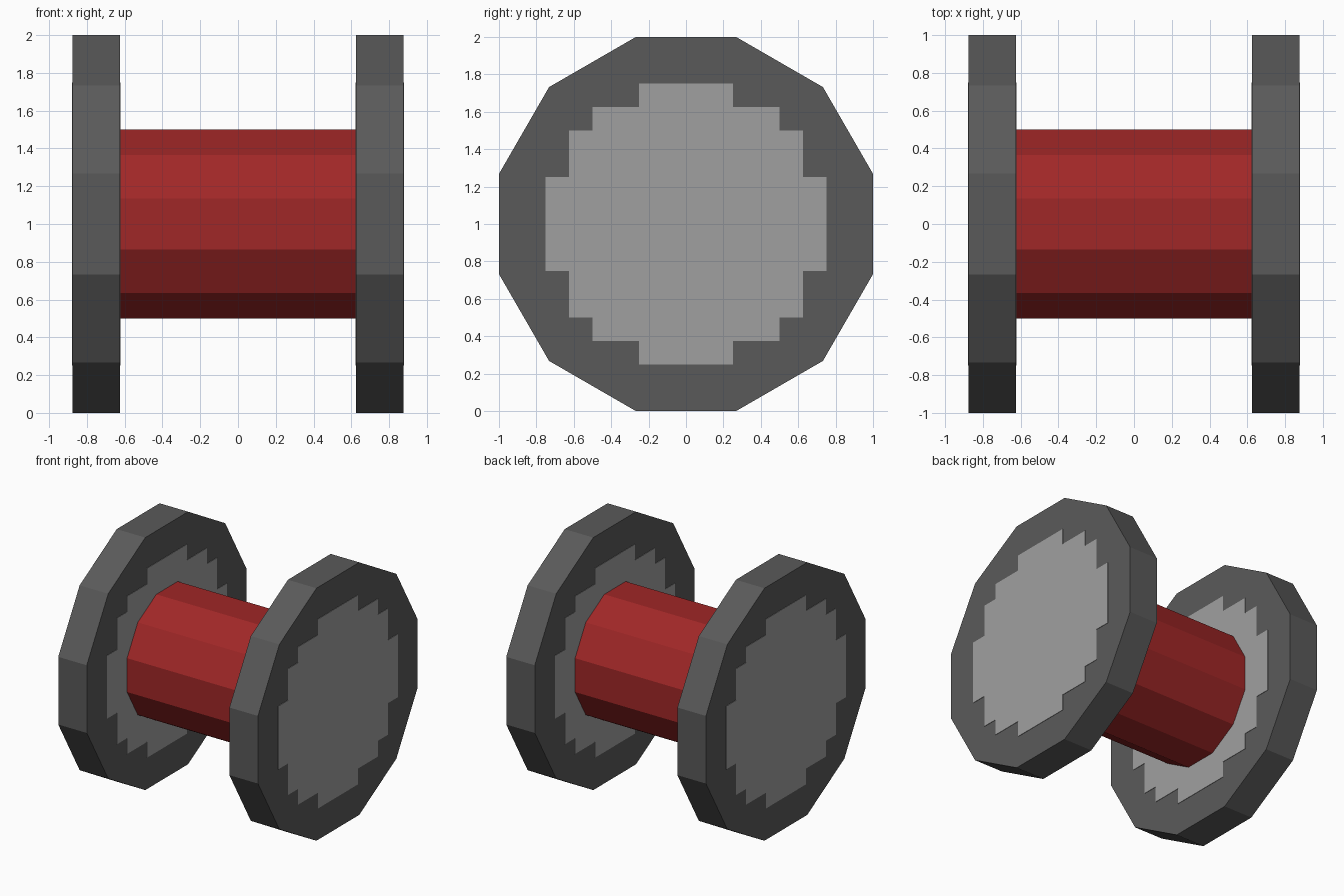
import bpy, bmesh, math
from mathutils import Vector

if "Cube" in bpy.data.objects:
    bpy.data.objects.remove(bpy.data.objects["Cube"])


def material(name, rgb):
    m = bpy.data.materials.new(name)
    m.diffuse_color = (*rgb, 1.0)
    m.use_nodes = True
    m.node_tree.nodes["Principled BSDF"].inputs["Base Color"].default_value = m.diffuse_color
    return m


RUBBER = material("dark grey", (0.102, 0.102, 0.102))
HUB = material("light grey", (0.352, 0.352, 0.352))
RED = material("red", (0.352, 0.020, 0.020))


def prism(name, outline, x0, x1, mat):
    """Extrude a (y, z) outline along x from x0 to x1."""
    bm = bmesh.new()
    face = bm.faces.new([bm.verts.new((x0, y, z + 1.0)) for y, z in outline])
    ext = bmesh.ops.extrude_face_region(bm, geom=[face])
    moved = [v for v in ext["geom"] if isinstance(v, bmesh.types.BMVert)]
    bmesh.ops.translate(bm, verts=moved, vec=Vector((x1 - x0, 0, 0)))
    bmesh.ops.recalc_face_normals(bm, faces=bm.faces)
    mesh = bpy.data.meshes.new(name)
    bm.to_mesh(mesh)
    bm.free()
    mesh.materials.append(mat)
    obj = bpy.data.objects.new(name, mesh)
    bpy.context.collection.objects.link(obj)
    return obj


def dodecagon(apothem):
    """Twelve-sided outline with flat sides at top and bottom."""
    r = apothem / math.cos(math.pi / 12)
    angles = [math.radians(15 + 30 * i) for i in range(12)]
    return [(r * math.cos(a), r * math.sin(a)) for a in angles]


# stepped hub outline: one quarter, rotated four times
quarter = [(0.75, 0.25), (0.625, 0.25), (0.625, 0.5), (0.5, 0.5),
           (0.5, 0.625), (0.25, 0.625), (0.25, 0.75)]
hub = []
pts = quarter
for _ in range(4):
    hub += pts
    pts = [(-z, y) for y, z in pts]

# axle between the wheels
prism("axle", dodecagon(0.5), -0.625, 0.625, RED)

# wheels with a thin hub plate on both faces
for side, s in (("left", -1), ("right", 1)):
    prism(f"{side}_wheel", dodecagon(1.0), s * 0.625, s * 0.875, RUBBER)
    prism(f"{side}_outer_hub", hub, s * 0.872, s * 0.878, HUB)
    prism(f"{side}_inner_hub", hub, s * 0.622, s * 0.628, HUB)
